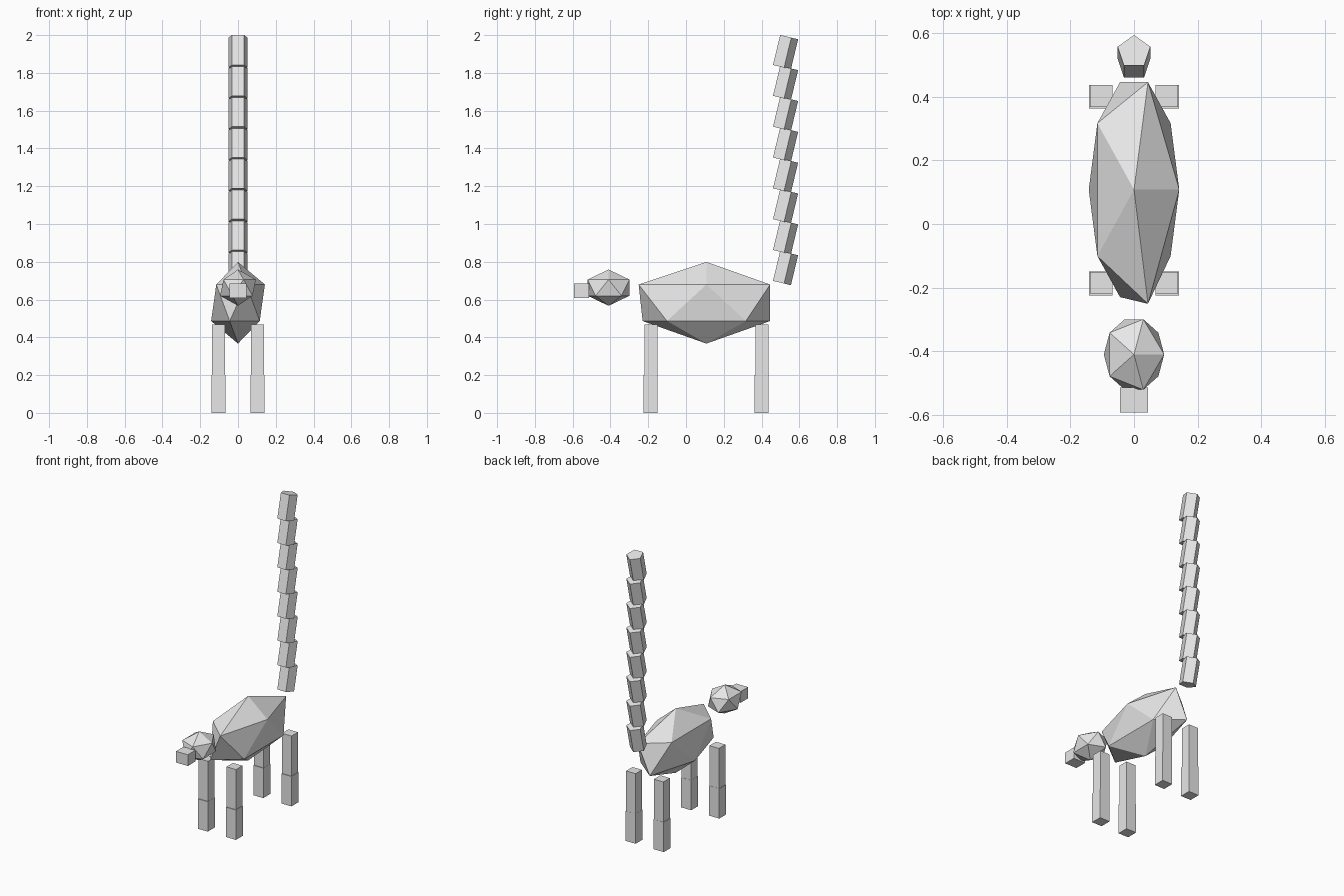
import bpy
import math

if "Cube" in bpy.data.objects:
    bpy.data.objects.remove(bpy.data.objects["Cube"], do_unlink=True)

GREY = (0.8, 0.8, 0.8, 1)
grey = bpy.data.materials.new("light_grey")
grey.use_nodes = True
grey.diffuse_color = GREY
next(n for n in grey.node_tree.nodes if n.type == "BSDF_PRINCIPLED").inputs["Base Color"].default_value = GREY


def finish(name, scale=None):
    """Name the active object, apply its scale and colour it."""
    ob = bpy.context.object
    ob.name = name
    if scale:
        ob.scale = scale
        bpy.ops.object.transform_apply(location=False, rotation=False, scale=True)
    ob.data.materials.append(grey)
    return ob


def box(name, centre, size):
    bpy.ops.mesh.primitive_cube_add(size=1, location=centre)
    return finish(name, size)


def gem(name, centre, radii):
    bpy.ops.mesh.primitive_ico_sphere_add(subdivisions=1, radius=1, location=centre)
    return finish(name, radii)


# Body, with the upper chest point pulled slightly forward
body = gem("body", (0, 0.108, 0.583), (0.159, 0.397, 0.216))
chest = min((v for v in body.data.vertices if v.co.z > 0), key=lambda v: v.co.y)
chest.co.y -= 0.021

# Head and muzzle
gem("head", (0, -0.41, 0.663), (0.106, 0.13, 0.096))
box("muzzle", (0, -0.553, 0.647), (0.088, 0.08, 0.075))

# Four legs, each a thigh and a slightly wider shin
for side, x in (("left", 1), ("right", -1)):
    for end, y in (("front", -0.187), ("back", 0.4)):
        box(f"{end}_{side}_thigh", (x * 0.103, y + 0.002, 0.334), (0.07, 0.068, 0.268))
        box(f"{end}_{side}_shin", (x * 0.104, y, 0.1), (0.074, 0.074, 0.2))

# Tail of tilted five-sided segments
for i in range(8):
    bpy.ops.mesh.primitive_cylinder_add(
        vertices=5, radius=0.054, depth=0.163,
        location=(0, 0.522, 0.768 + i * 0.1633),
        rotation=(math.radians(-13.5), 0, 0))
    finish(f"tail_segment_{i + 1}")
